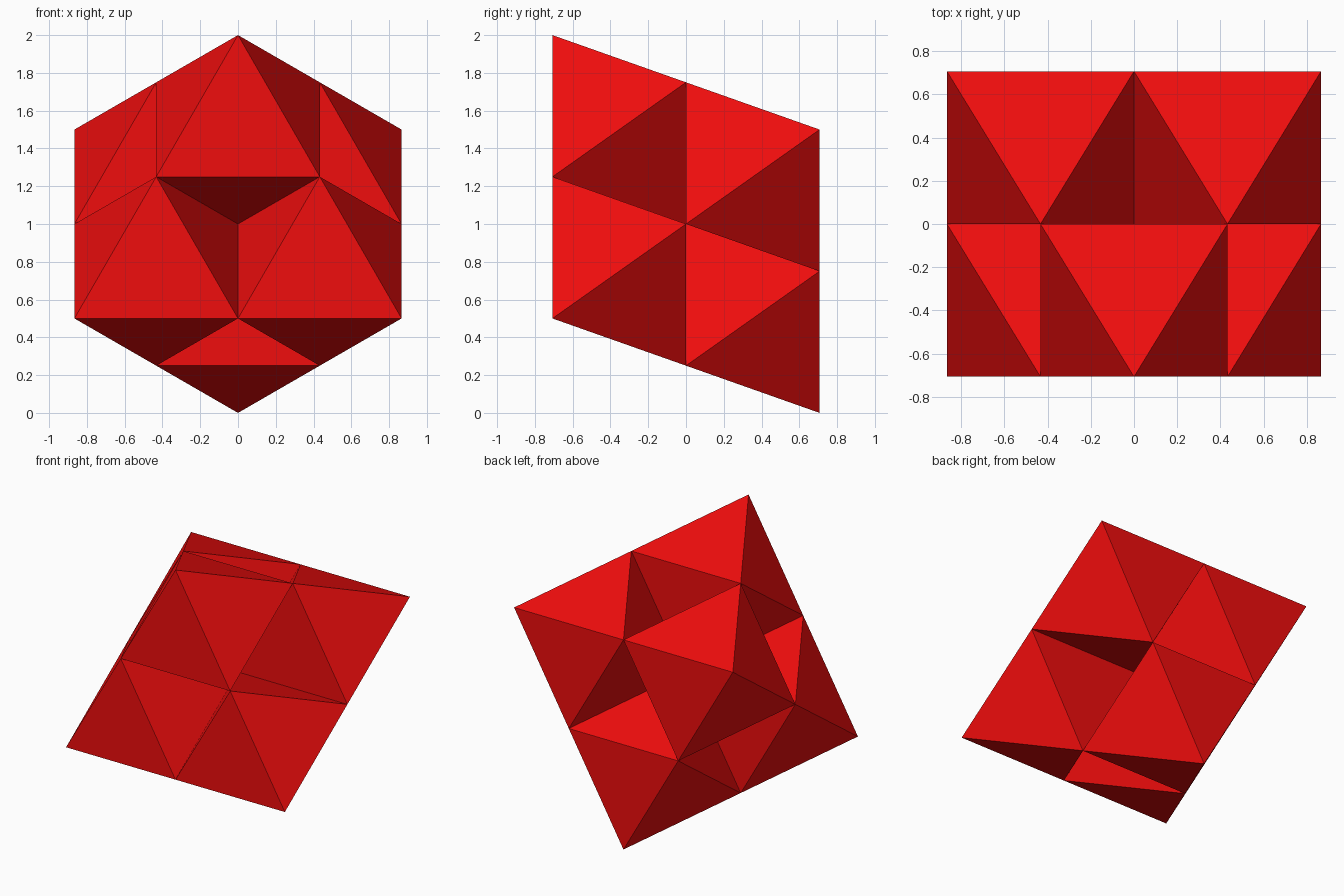
import bpy, bmesh
from math import sqrt
from mathutils import Vector

if "Cube" in bpy.data.objects:
    bpy.data.objects.remove(bpy.data.objects["Cube"])

# Three perpendicular half-diagonals of the large octahedron, tilted to rest on one corner
h, w = sqrt(0.5), sqrt(0.75)
axes = [Vector((0, -h, 1)), Vector((w, -h, -0.5)), Vector((-w, -h, -0.5))]
corners = axes + [-a for a in axes]

red = bpy.data.materials.new("red")
red.diffuse_color = (0.87, 0.004, 0.004, 1)
red.use_nodes = True
red.node_tree.nodes["Principled BSDF"].inputs["Base Color"].default_value = red.diffuse_color

# Half-size octahedron mesh
bm = bmesh.new()
for c in corners:
    bm.verts.new(c / 2)
bmesh.ops.convex_hull(bm, input=bm.verts)
bmesh.ops.recalc_face_normals(bm, faces=bm.faces)
mesh = bpy.data.meshes.new("small_octahedron")
bm.to_mesh(mesh)
bm.free()
mesh.materials.append(red)

# One copy in each corner of the large octahedron, leaving a pyramid hollow in every face
for i, c in enumerate(corners):
    ob = bpy.data.objects.new(f"corner_octahedron_{i + 1}", mesh)
    ob.location = c / 2 + Vector((0, 0, 1))
    bpy.context.collection.objects.link(ob)
